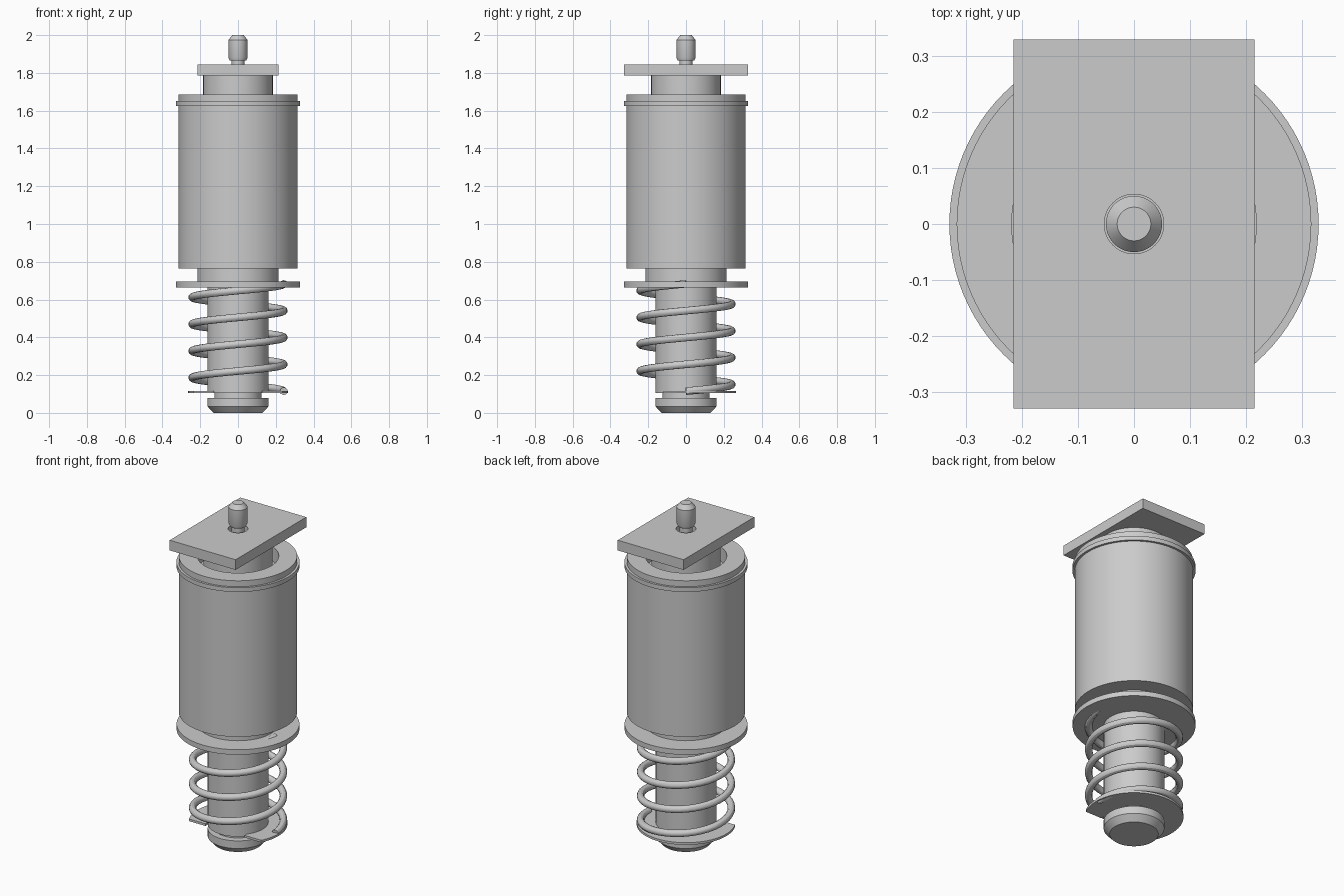
import bpy, bmesh, math

cube = bpy.data.objects.get("Cube")
if cube:
    bpy.data.objects.remove(cube, do_unlink=True)

# One plain metal colour
grey = bpy.data.materials.new("plain_grey_metal")
grey.use_nodes = True
GREY = (0.6, 0.6, 0.6, 1)
grey.diffuse_color = GREY
grey.node_tree.nodes["Principled BSDF"].inputs["Base Color"].default_value = GREY


def add(name, mesh):
    """Link a mesh, colour it and smooth its round faces."""
    obj = bpy.data.objects.new(name, mesh)
    bpy.context.collection.objects.link(obj)
    mesh.materials.clear()
    mesh.materials.append(grey)
    bpy.ops.object.select_all(action="DESELECT")
    obj.select_set(True)
    bpy.context.view_layer.objects.active = obj
    bpy.ops.object.shade_smooth_by_angle(angle=math.radians(30))
    return obj


def lathe(name, profile, steps=96):
    """Spin a (radius, height) profile around the z axis."""
    bm = bmesh.new()
    verts = [bm.verts.new((r, 0, z)) for r, z in profile]
    edges = [bm.edges.new(pair) for pair in zip(verts, verts[1:])]
    bmesh.ops.spin(bm, geom=verts + edges, cent=(0, 0, 0), axis=(0, 0, 1),
                   angle=math.tau, steps=steps, use_duplicate=False)
    bmesh.ops.remove_doubles(bm, verts=bm.verts, dist=1e-5)
    bmesh.ops.recalc_face_normals(bm, faces=bm.faces)
    mesh = bpy.data.meshes.new(name)
    bm.to_mesh(mesh)
    bm.free()
    return add(name, mesh)


def curve_mesh(name, loops, cyclic=True, **settings):
    """Turn point loops into a curve and convert it to a mesh."""
    curve = bpy.data.curves.new(name, "CURVE")
    for key, value in settings.items():
        setattr(curve, key, value)
    for pts in loops:
        spline = curve.splines.new("POLY")
        spline.points.add(len(pts) - 1)
        for point, co in zip(spline.points, pts):
            point.co = (*co, 1)
        spline.use_cyclic_u = cyclic
    temp = bpy.data.objects.new(name + "_curve", curve)
    bpy.context.collection.objects.link(temp)
    bpy.context.view_layer.update()
    graph = bpy.context.evaluated_depsgraph_get()
    mesh = bpy.data.meshes.new_from_object(temp.evaluated_get(graph))
    bpy.data.objects.remove(temp, do_unlink=True)
    bpy.data.curves.remove(curve)
    return add(name, mesh)


def flat_part(name, loops, bottom, top):
    """Extrude flat outlines, with inner loops as holes."""
    obj = curve_mesh(name, [[(x, y, 0) for x, y in pts] for pts in loops],
                     dimensions="2D", fill_mode="BOTH", extrude=(top - bottom) / 2)
    obj.location.z = (top + bottom) / 2
    return obj


def arc(radius, start, end, count=64):
    angles = [math.radians(start + (end - start) * i / count) for i in range(count + 1)]
    return [(radius * math.cos(a), radius * math.sin(a)) for a in angles]


# Plunger with chamfered foot and clip groove
lathe("plunger", [(0, 0), (0.13, 0), (0.162, 0.035), (0.162, 0.08), (0.125, 0.08),
                  (0.125, 0.105), (0.162, 0.105), (0.162, 0.68), (0, 0.68)])

# Spring seat flange and lower collar
lathe("spring_flange", [(0, 0.665), (0.328, 0.665), (0.328, 0.695), (0, 0.695)])
lathe("lower_collar", [(0, 0.69), (0.215, 0.69), (0.215, 0.77), (0, 0.77)])

# Main housing with rim bead and recessed top opening
lathe("housing", [(0, 0.765), (0.316, 0.765), (0.316, 1.625), (0.329, 1.625),
                  (0.329, 1.65), (0.316, 1.65), (0.316, 1.685), (0.218, 1.685),
                  (0.218, 1.6), (0, 1.6)])

# Upper collar below the plate
lathe("upper_collar", [(0, 1.59), (0.184, 1.59), (0.184, 1.787), (0, 1.787)])

# Mounting plate with a centre hole
flat_part("mounting_plate",
          [[(-0.215, -0.329), (0.215, -0.329), (0.215, 0.329), (-0.215, 0.329)],
           arc(0.053, 0, 360)[:-1]], 1.785, 1.845)

# Stem with a narrow neck and chamfered head
lathe("stem", [(0, 1.78), (0.034, 1.78), (0.034, 1.865), (0.044, 1.865), (0.05, 1.88),
               (0.05, 1.975), (0.03, 2), (0, 2)], 64)

# Open retaining clip, slot facing the front
tip = -0.12
cut = math.degrees(math.asin(tip / 0.264))
flat_part("retaining_clip",
          [arc(0.264, cut, 180 - cut) + [(-0.128, tip)] + arc(0.128, 180, 0)
           + [(0.128, tip)]], 0.104, 0.117)

# Coil spring, four turns
turns, per_turn = 4, 40
coil = []
for i in range(turns * per_turn + 1):
    a = math.tau * i / per_turn
    coil.append((0.243 * math.cos(a), 0.243 * math.sin(a), 0.115 + 0.142 * i / per_turn))
curve_mesh("spring", [coil], cyclic=False, dimensions="3D", bevel_depth=0.02,
           bevel_resolution=4, use_fill_caps=True)
